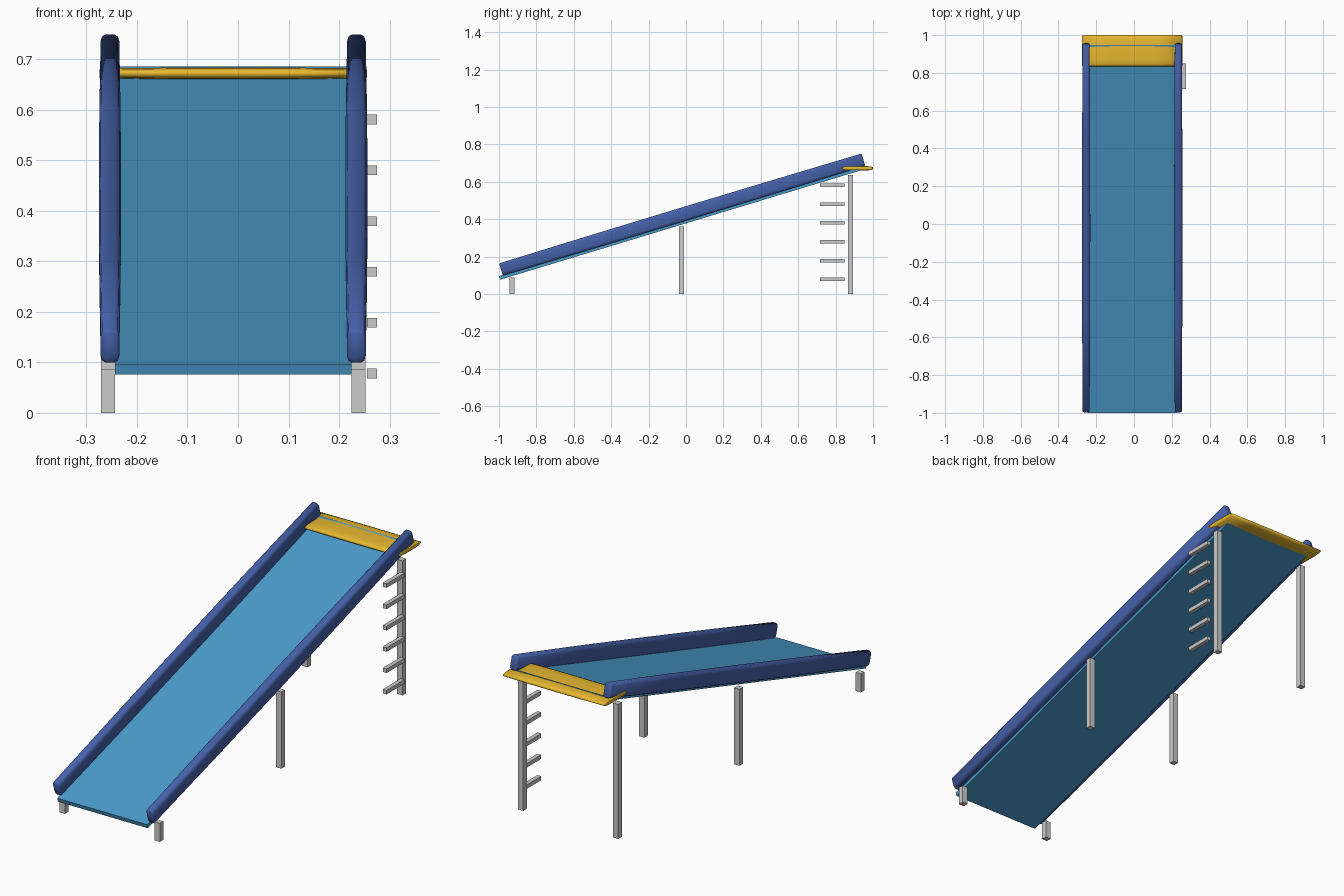
import bpy, bmesh, math

if "Cube" in bpy.data.objects:
    bpy.data.objects.remove(bpy.data.objects["Cube"])

SLOPE = math.atan(0.303)
CX = -0.0095          # slide centre line in x


def material(name, rgb):
    m = bpy.data.materials.new(name)
    m.diffuse_color = (*rgb, 1)
    m.use_nodes = True
    m.node_tree.nodes["Principled BSDF"].inputs["Base Color"].default_value = m.diffuse_color
    return m


BLUE = material("bed_blue", (0.07, 0.33, 0.60))
NAVY = material("rail_blue", (0.06, 0.12, 0.40))
YELLOW = material("platform_yellow", (0.80, 0.48, 0.03))


def finish(name, bm, loc, rot=(0, 0, 0), mat=None, smooth=False):
    bmesh.ops.recalc_face_normals(bm, faces=bm.faces)
    for f in bm.faces:
        f.smooth = smooth
    me = bpy.data.meshes.new(name)
    bm.to_mesh(me)
    bm.free()
    if mat:
        me.materials.append(mat)
    ob = bpy.data.objects.new(name, me)
    ob.location, ob.rotation_euler = loc, rot
    bpy.context.collection.objects.link(ob)
    return ob


def box(name, size, loc, rot=(0, 0, 0), mat=None):
    bm = bmesh.new()
    bmesh.ops.create_cube(bm, size=1)
    bmesh.ops.scale(bm, vec=size, verts=bm.verts)
    return finish(name, bm, loc, rot, mat)


def padded_bar(name, size, bulge, bevel, loc, rot, mat):
    """Bar along local y with rounded corners, slightly fuller in the middle."""
    w, length, h = (s / 2 for s in size)
    bx, bz = bevel
    bm = bmesh.new()
    rings = []
    stations = [(-1, 0.004)] + [(t, 0) for t in (-0.996, -0.5, 0, 0.5, 0.996)] + [(1, 0.004)]
    for t, inset in stations:
        a = w - inset - bulge[0] * t * t
        b = h - inset - bulge[1] * t * t
        quarter = [(a, b - bz), (a - 0.3 * bx, b - 0.3 * bz), (a - bx, b)]
        pts = quarter + [(-x, z) for x, z in reversed(quarter)]
        pts += [(-x, -z) for x, z in pts]
        rings.append([bm.verts.new((x, t * length, z)) for x, z in pts])
    n = len(rings[0])
    for r0, r1 in zip(rings, rings[1:]):
        for i in range(n):
            j = (i + 1) % n
            bm.faces.new((r0[i], r0[j], r1[j], r1[i]))
    bm.faces.new(rings[0])
    bm.faces.new(rings[-1])
    return finish(name, bm, loc, rot, mat, smooth=True)


# sloping slide bed
box("slide_bed", (0.469, 2.035, 0.02), (CX, -0.023, 0.381), (SLOPE, 0, 0), BLUE)

# side rails
for side, s in (("left", -1), ("right", 1)):
    padded_bar(side + "_rail", (0.044, 2.025, 0.074), (0.0035, 0.003), (0.010, 0.014),
               (CX + s * 0.244, -0.0205, 0.4245), (SLOPE, 0, 0), NAVY)

# top platform, running across the slide
padded_bar("top_platform", (0.165, 0.53, 0.024), (0.0, 0.002), (0.04, 0.007),
           (CX, 0.9175, 0.672), (0, 0, math.pi / 2), YELLOW)

# three pairs of support legs
for name, y, h in (("front", -0.93, 0.087), ("middle", -0.024, 0.361), ("back", 0.88, 0.635)):
    for side, s in (("left", -1), ("right", 1)):
        box(f"{name}_{side}_leg", (0.028, 0.027, h), (CX + s * 0.248, y, h / 2))

# ladder rungs beside the back right leg
for i in range(6):
    box(f"ladder_rung_{i + 1}", (0.02, 0.133, 0.019), (0.265, 0.782, 0.078 + i * 0.1006))
